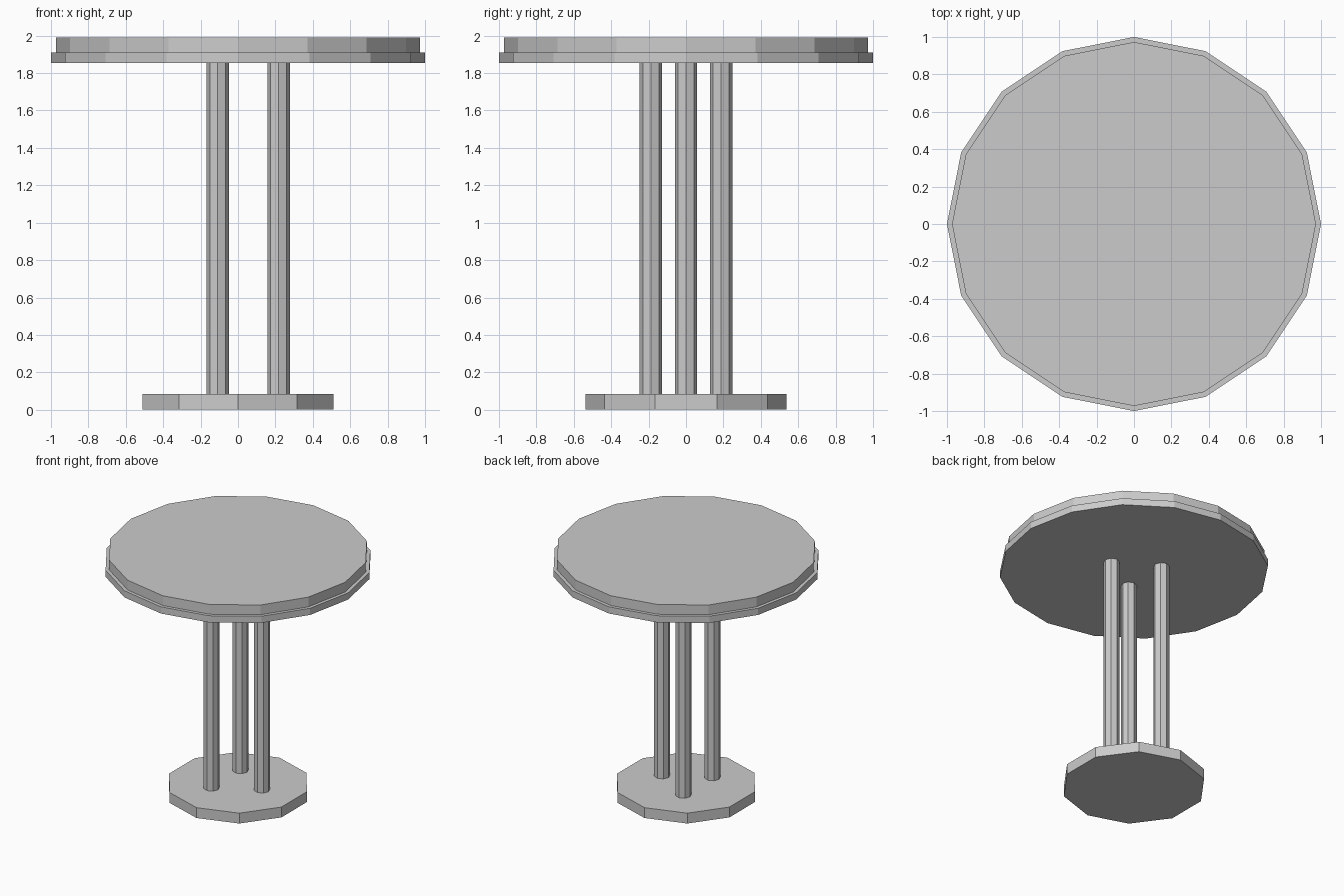
import bpy
from math import pi, cos, sin

cube = bpy.data.objects.get("Cube")
if cube:
    bpy.data.objects.remove(cube, do_unlink=True)

# Single plain grey for the whole table
grey = bpy.data.materials.new("light grey")
grey.use_nodes = True
colour = (0.6, 0.6, 0.6, 1)
grey.diffuse_color = colour
grey.node_tree.nodes["Principled BSDF"].inputs["Base Color"].default_value = colour


def prism(name, sides, radius, bottom, top, x=0, y=0, turn=0):
    """Flat-sided upright prism between two heights."""
    bpy.ops.mesh.primitive_cylinder_add(
        vertices=sides, radius=radius, depth=top - bottom,
        location=(x, y, (bottom + top) / 2), rotation=(0, 0, turn))
    part = bpy.context.object
    part.name = name
    part.data.materials.append(grey)
    return part


# Ten-sided foot
prism("base", 10, 0.537, 0, 0.085)

# Three slim columns set in a ring
for i, name in enumerate(("left_column", "back_column", "front_column")):
    angle = i * 2 * pi / 3
    prism(name, 8, 0.06, 0.085, 1.855, 0.217 * cos(angle), 0.217 * sin(angle))

# Stepped sixteen-sided top
prism("top_rim", 16, 1.0, 1.855, 1.91)
prism("table_top", 16, 0.973, 1.91, 1.99)
